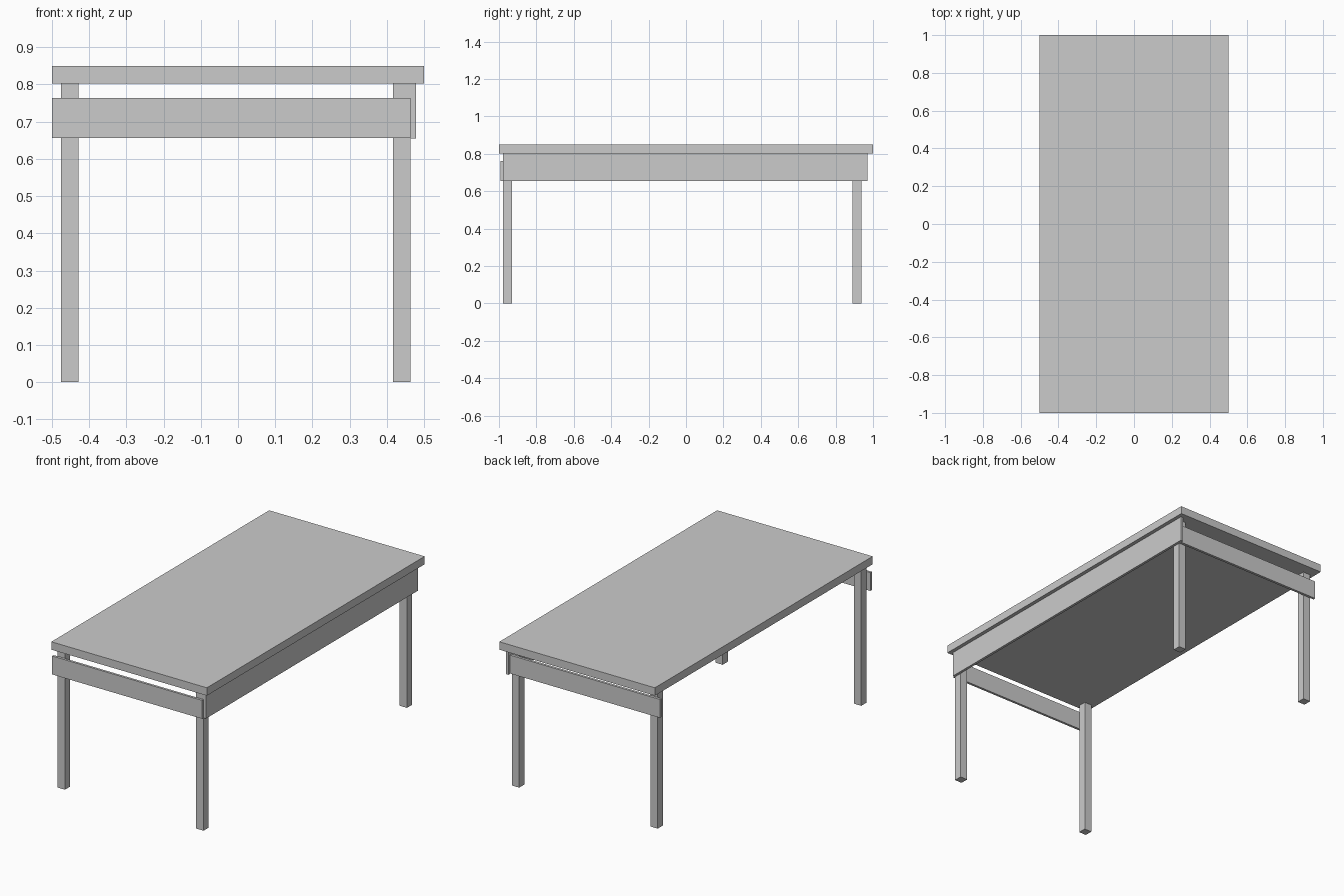
import bpy

if "Cube" in bpy.data.objects:
    bpy.data.objects.remove(bpy.data.objects["Cube"])


def box(name, x, y, z):
    """Axis-aligned box from (min, max) ranges."""
    ranges = (x, y, z)
    bpy.ops.mesh.primitive_cube_add(size=1, location=[(a + b) / 2 for a, b in ranges])
    obj = bpy.context.object
    obj.name = name
    obj.scale = [b - a for a, b in ranges]
    bpy.ops.object.transform_apply(location=False, rotation=False, scale=True)
    return obj


UNDERSIDE = 0.803

# Table top
box("table_top", (-0.5, 0.5), (-1, 1), (UNDERSIDE, 0.849))

# Four square legs
for side, x in (("left", (-0.475, -0.428)), ("right", (0.416, 0.463))):
    for end, y in (("front", (-0.978, -0.931)), ("back", (0.891, 0.938))):
        box(f"{end}_{side}_leg", x, y, (0, UNDERSIDE))

# Short rails across both ends, set below the top
for end, y in (("front", (-0.992, -0.978)), ("back", (0.938, 0.953))):
    box(f"{end}_rail", (-0.5, 0.463), y, (0.656, 0.763))

# Long apron along the right side only
box("right_apron", (0.463, 0.478), (-0.978, 0.97), (0.655, UNDERSIDE))
